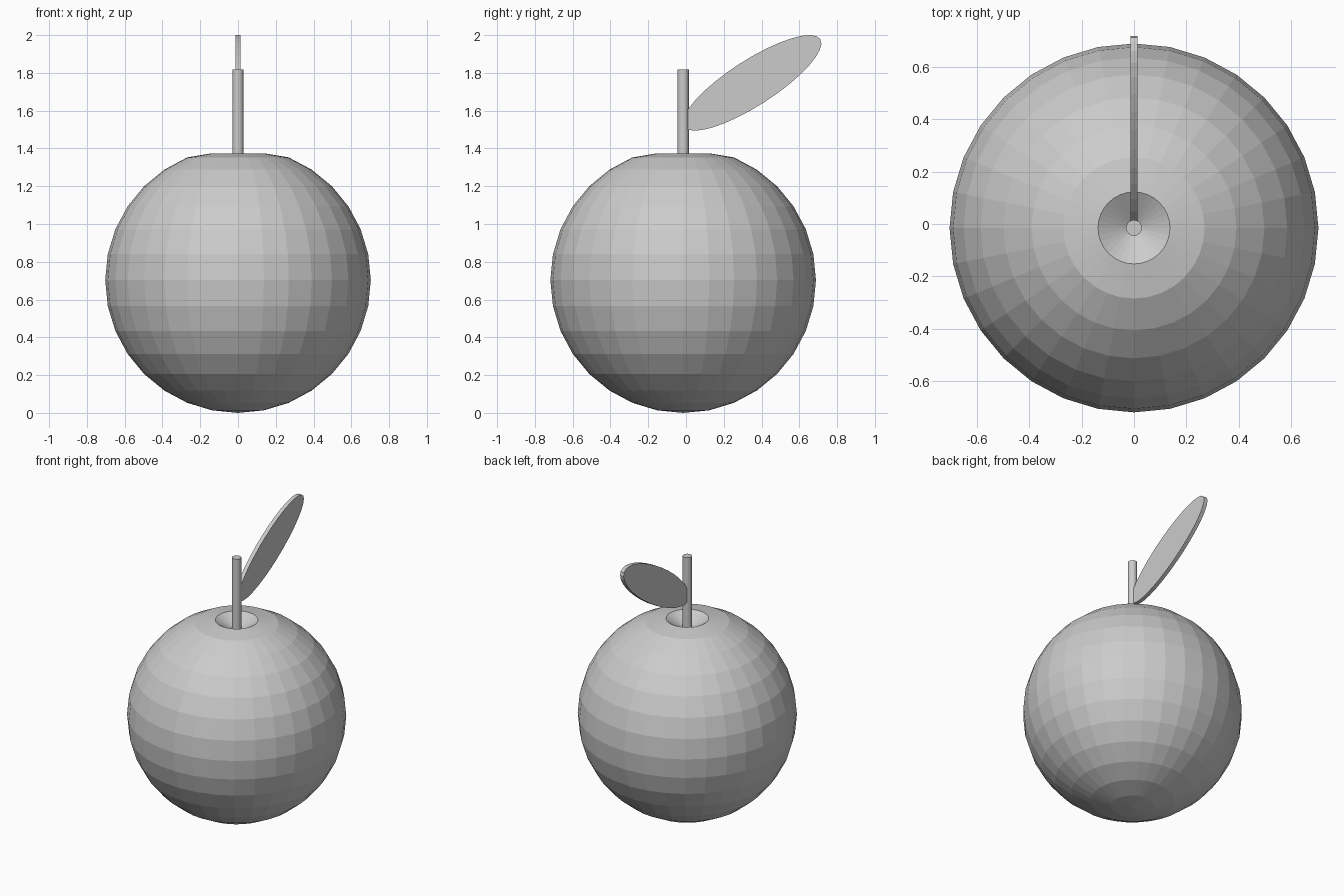
import bpy, math

cube = bpy.data.objects.get("Cube")
if cube:
    bpy.data.objects.remove(cube, do_unlink=True)

GREY = (0.6, 0.6, 0.6, 1.0)
mat = bpy.data.materials.new("light_grey")
mat.use_nodes = True
mat.diffuse_color = GREY
mat.node_tree.nodes["Principled BSDF"].inputs["Base Color"].default_value = GREY

RADIUS = 0.703
AXIS_Y = -0.015


def finish(name):
    obj = bpy.context.object
    obj.name = obj.data.name = name
    obj.data.materials.clear()
    obj.data.materials.append(mat)
    return obj


# Faceted round fruit with a dimple pressed into its top
bpy.ops.mesh.primitive_uv_sphere_add(segments=32, ring_count=16, radius=RADIUS,
                                     location=(0, AXIS_Y, RADIUS))
fruit = finish("fruit_body")
for v in fruit.data.vertices:
    if v.co.z > RADIUS * 0.99:
        v.co.z -= 0.115
    elif v.co.z > RADIUS * 0.95:
        v.co.z -= 0.018

# Stem rising from the dimple
STEM_TOP, STEM_BOTTOM = 1.817, 1.25
bpy.ops.mesh.primitive_cylinder_add(vertices=32, radius=0.03,
                                    depth=STEM_TOP - STEM_BOTTOM,
                                    location=(0, AXIS_Y, (STEM_TOP + STEM_BOTTOM) / 2))
finish("stem")

# Flat elliptical leaf standing in the y-z plane, tilted up to the back
bpy.ops.mesh.primitive_cylinder_add(vertices=32, radius=1, depth=1)
leaf = finish("leaf")
tilt = math.radians(32.7)
for v in leaf.data.vertices:
    along, across, thick = v.co.x * 0.429, v.co.y * 0.121, v.co.z * 0.028
    v.co = (thick,
            along * math.cos(tilt) - across * math.sin(tilt),
            along * math.sin(tilt) + across * math.cos(tilt))
leaf.location = (0, 0.35, 1.747)
